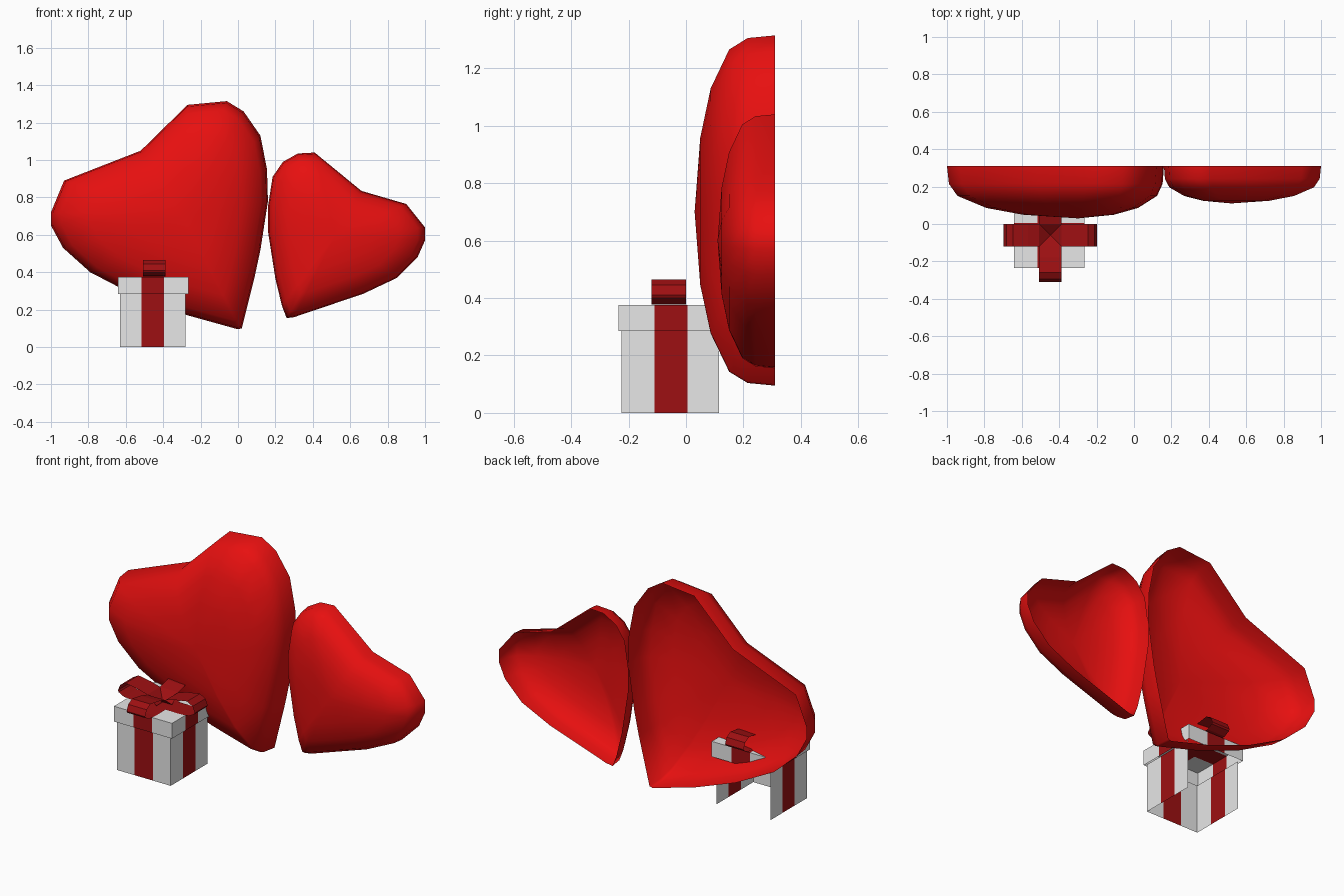
import bpy, bmesh
from mathutils import Matrix, Vector

default_cube = bpy.data.objects.get("Cube")
if default_cube:
    bpy.data.objects.remove(default_cube, do_unlink=True)


def make_material(name, colour):
    material = bpy.data.materials.new(name)
    material.use_nodes = True
    material.diffuse_color = (*colour, 1)
    shader = next(n for n in material.node_tree.nodes if n.type == "BSDF_PRINCIPLED")
    shader.inputs["Base Color"].default_value = (*colour, 1)
    return material


heart_red = make_material("bright red", (0.8, 0.005, 0.005))
ribbon_red = make_material("dark red", (0.34, 0.005, 0.006))
box_white = make_material("box white", (0.8, 0.8, 0.8))


def finish(bm, name, materials, smooth=False):
    mesh = bpy.data.meshes.new(name)
    bmesh.ops.remove_doubles(bm, verts=bm.verts, dist=0.0001)
    bmesh.ops.recalc_face_normals(bm, faces=bm.faces)
    for face in bm.faces:
        face.smooth = smooth
    bm.to_mesh(mesh)
    bm.free()
    for material in materials:
        mesh.materials.append(material)
    obj = bpy.data.objects.new(name, mesh)
    bpy.context.collection.objects.link(obj)
    return obj


# Hearts: open-backed domes made of shrinking rings of the outline
dome_rings = [(1, 0), (0.985, 0.34), (0.92, 0.57), (0.7, 0.8), (0.42, 0.93)]
back_y = 0.31


def make_heart(name, outline, centre, depth):
    bm = bmesh.new()
    middle = Vector(centre)
    rings = []
    for scale, rise in dome_rings:
        ring = []
        for point in outline:
            flat = middle + (Vector(point) - middle) * scale
            ring.append(bm.verts.new((flat.x, back_y - depth * rise, flat.y)))
        rings.append(ring)
    count = len(outline)
    for outer, inner in zip(rings, rings[1:]):
        for i in range(count):
            j = (i + 1) % count
            bm.faces.new((outer[i], outer[j], inner[j], inner[i]))
    peak = bm.verts.new((middle.x, back_y - depth, middle.y))
    for i in range(count):
        bm.faces.new((rings[-1][i], rings[-1][(i + 1) % count], peak))
    return finish(bm, name, [heart_red], smooth=True)


large_outline = [
    (-1, 0.65), (-1, 0.72), (-0.93, 0.89), (-0.52, 1.05), (-0.27, 1.295),
    (-0.06, 1.315), (0.03, 1.26), (0.12, 1.13), (0.155, 0.95), (0.16, 0.78),
    (0.12, 0.52), (0.09, 0.38), (0.02, 0.1), (0, 0.095), (-0.27, 0.17),
    (-0.54, 0.27), (-0.79, 0.4), (-0.935, 0.53)]
small_outline = [
    (0.16, 0.62), (0.16, 0.75), (0.185, 0.91), (0.24, 0.99), (0.32, 1.035),
    (0.41, 1.04), (0.66, 0.835), (0.9, 0.765), (1, 0.64), (1, 0.57),
    (0.96, 0.48), (0.85, 0.37), (0.67, 0.285), (0.3, 0.16), (0.26, 0.155),
    (0.235, 0.22), (0.2, 0.365)]
make_heart("large_heart", large_outline, (-0.3, 0.7), 0.28)
make_heart("small_heart", small_outline, (0.52, 0.6), 0.2)


# Gift box: thin walls in three columns, the middle one being ribbon
def make_box(name, xs, ys, low, high, has_back, has_top):
    bm = bmesh.new()

    def quad(corners, is_ribbon):
        face = bm.faces.new([bm.verts.new(c) for c in corners])
        face.material_index = int(is_ribbon)

    for i in range(3):
        xa, xb = xs[i:i + 2]
        ya, yb = ys[i:i + 2]
        for y in ([ys[0], ys[-1]] if has_back else [ys[0]]):
            quad([(xa, y, low), (xb, y, low), (xb, y, high), (xa, y, high)], i == 1)
        for x in (xs[0], xs[-1]):
            quad([(x, ya, low), (x, yb, low), (x, yb, high), (x, ya, high)], i == 1)
        if has_top:
            for j in range(3):
                yc, yd = ys[j:j + 2]
                quad([(xa, yc, high), (xb, yc, high), (xb, yd, high), (xa, yd, high)],
                     i == 1 or j == 1)
    return finish(bm, name, [box_white, ribbon_red])


ribbon_x = [-0.515, -0.395]
ribbon_y = [-0.11, 0.005]
make_box("gift_box", [-0.63, *ribbon_x, -0.28], [-0.225, *ribbon_y, 0.115],
         0, 0.29, False, False)
make_box("gift_lid", [-0.642, *ribbon_x, -0.265], [-0.235, *ribbon_y, 0.14],
         0.285, 0.375, True, True)

# Bow: four hollow loops of ribbon around the lid centre
loop_profile = [(0, 0.385), (0.06, 0.435), (0.12, 0.452), (0.2, 0.465), (0.235, 0.445),
                (0.25, 0.41), (0.245, 0.4), (0.21, 0.382), (0.15, 0.378), (0, 0.38)]
half_width = 0.06
bow_centre = Matrix.Translation((-0.447, -0.06, 0))
directions = {"left": 0, "back": 1, "right": 2, "front": 3}
for side, turns in directions.items():
    bm = bmesh.new()
    rows = [[bm.verts.new((out, across, z)) for across in (-half_width, half_width)]
            for out, z in loop_profile]
    for a, b in zip(rows, rows[1:]):
        bm.faces.new((a[0], a[1], b[1], b[0]))
    turn = Matrix.Rotation(turns * 1.570796, 4, "Z")
    bmesh.ops.transform(bm, matrix=bow_centre @ turn, verts=bm.verts)
    finish(bm, "bow_loop_" + side, [ribbon_red])
